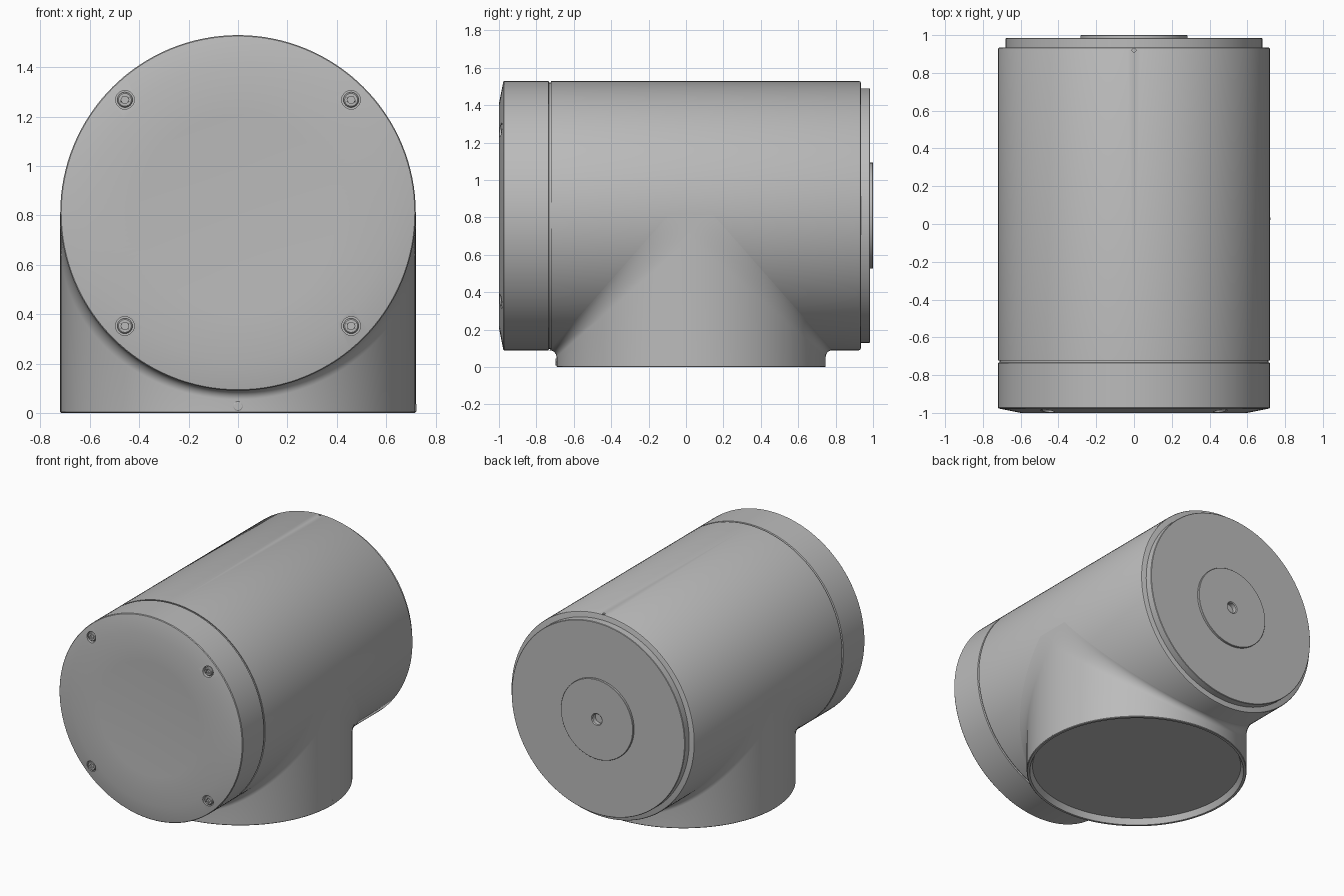
import bpy, bmesh
from math import sin, cos, pi
from mathutils import Vector

cube = bpy.data.objects.get("Cube")
if cube:
    bpy.data.objects.remove(cube)

R, AXIS_Z, POST_Y, SEG = 0.72, 0.81, 0.027, 128

grey = bpy.data.materials.new("satin_grey")
grey.use_nodes = True
GREY = (0.5, 0.5, 0.5, 1)
grey.diffuse_color = GREY
grey.node_tree.nodes["Principled BSDF"].inputs["Base Color"].default_value = GREY


def finish(name, bm, angle=0.45):
    bmesh.ops.remove_doubles(bm, verts=bm.verts, dist=1e-5)
    bmesh.ops.recalc_face_normals(bm, faces=bm.faces)
    mesh = bpy.data.meshes.new(name)
    bm.to_mesh(mesh)
    bm.free()
    mesh.materials.append(grey)
    ob = bpy.data.objects.new(name, mesh)
    bpy.context.collection.objects.link(ob)
    smooth(ob, angle)
    return ob


def smooth(ob, angle=0.45):
    bpy.ops.object.select_all(action='DESELECT')
    bpy.context.view_layer.objects.active = ob
    ob.select_set(True)
    bpy.ops.object.shade_smooth_by_angle(angle=angle)


def loft(bm, rings):
    """Bridge closed rings of points with quads."""
    rows = [[bm.verts.new(p) for p in ring] for ring in rings]
    for a, b in zip(rows, rows[1:]):
        for i in range(len(a)):
            j = (i + 1) % len(a)
            bm.faces.new((a[i], a[j], b[j], b[i]))


def lathe_y(name, profile, x=0, z=AXIS_Z, seg=SEG):
    """Revolve (radius, y) pairs about a line parallel to y."""
    bm = bmesh.new()
    loft(bm, [[(x + r * cos(2 * pi * i / seg), y, z + r * sin(2 * pi * i / seg))
               for i in range(seg)] for r, y in profile])
    return finish(name, bm)


def cut(ob, cutters):
    """Subtract the cutters, then delete them."""
    bpy.context.view_layer.objects.active = ob
    for c in cutters:
        m = ob.modifiers.new("cut", 'BOOLEAN')
        m.operation, m.solver, m.object = 'DIFFERENCE', 'EXACT', c
        bpy.ops.object.modifier_apply(modifier=m.name)
    for c in cutters:
        bpy.data.objects.remove(c)
    smooth(ob)


def peg(point, direction, radius, depth):
    """Short cylinder used to drill pin holes."""
    bm = bmesh.new()
    bmesh.ops.create_cone(bm, cap_ends=True, segments=20, radius1=radius,
                          radius2=radius, depth=depth * 2)
    turn = Vector((0, 0, 1)).rotation_difference(Vector(direction)).to_matrix()
    bmesh.ops.rotate(bm, verts=bm.verts, matrix=turn)
    bmesh.ops.translate(bm, verts=bm.verts, vec=point)
    ob = finish("cutter", bm)
    ob.hide_render = True
    return ob


# Main barrel, with a rounded back edge
barrel = lathe_y("barrel", [(0, -0.72), (R - 0.007, -0.72), (R, -0.725 + 0.002),
                            (R, 0.925), (R - 0.003, 0.932), (R - 0.01, 0.935), (0, 0.935)])
cut(barrel, [peg((0, 0.92, AXIS_Z + R), (0, 0, 1), 0.01, 0.012)])

# Front cap: bevelled rim and shallow dished face, with a groove behind it
cap = lathe_y("front_cap", [(0, -0.72), (R - 0.008, -0.72), (R - 0.008, -0.732), (R, -0.736),
                            (R, -0.972), (R - 0.004, -0.977), (0.6, -1), (0.4, -0.992),
                            (0.2, -0.987), (0, -0.985)])
spots = [(x, AXIS_Z + z) for x in (-0.458, 0.458) for z in (-0.458, 0.458)]
cut(cap, [peg((x, -1, z), (0, 1, 0), 0.038, 0.035) for x, z in spots])

# Screw heads with hexagonal sockets sit in the four pockets
for n, (x, z) in enumerate(spots):
    lathe_y(f"screw_head_{n + 1}", [(0.031, -0.96), (0.031, -0.983), (0.026, -0.988),
                                    (0.018, -0.988)], x, z, 24)
    lathe_y(f"screw_socket_{n + 1}", [(0.02, -0.987), (0.016, -0.987), (0.016, -0.972),
                                      (0, -0.972)], x, z, 6)

# Back plate and raised hub with a centre hole
lathe_y("back_plate", [(0.68, 0.93), (0.68, 0.982), (0.677, 0.985), (0.28, 0.985)])
lathe_y("back_hub", [(0.283, 0.98), (0.283, 0.998), (0.281, 1), (0.042, 1),
                     (0.036, 0.995), (0.036, 0.965), (0, 0.965)], seg=64)

# Post: wall rises to the barrel and sweeps into it with a soft fillet
half = [pi * i / (SEG // 2) for i in range(SEG // 2 + 1)]
columns = [(a, 1) for a in half] + [(a, -1) for a in reversed(half)]


def post_ring(t):
    ring = []
    for a, side in columns:
        s = abs(sin(a))
        k = R * (0.17 - 0.12 * s)
        y, z = R * s + k * (1 - cos(t)), -R * s - k * (1 - sin(t))
        ring.append((R * cos(a), POST_Y + side * y, AXIS_Z + z))
    return ring


def flat_ring(radius, z):
    return [(radius * cos(a), POST_Y + side * radius * abs(sin(a)), z) for a, side in columns]


bm = bmesh.new()
loft(bm, [flat_ring(0, 0.04), flat_ring(0.682, 0.04), flat_ring(0.7, 0), flat_ring(R - 0.004, 0),
          flat_ring(R, 0.004)] + [post_ring(pi / 2 * i / 10) for i in range(11)])
bmesh.ops.dissolve_degenerate(bm, dist=1e-6, edges=bm.edges)
finish("post", bm)

# Shallow pin at the post front and a key notch on its side
lathe_y("post_front_pin", [(0.019, -0.68), (0.019, -0.696), (0.016, -0.698), (0, -0.698)],
        0, 0.027, 24)
bm = bmesh.new()
bmesh.ops.create_cube(bm, size=1)
bmesh.ops.scale(bm, verts=bm.verts, vec=(0.008, 0.014, 0.03))
bmesh.ops.translate(bm, verts=bm.verts, vec=(R - 0.002, POST_Y, 0.02))
finish("post_side_key", bm)
